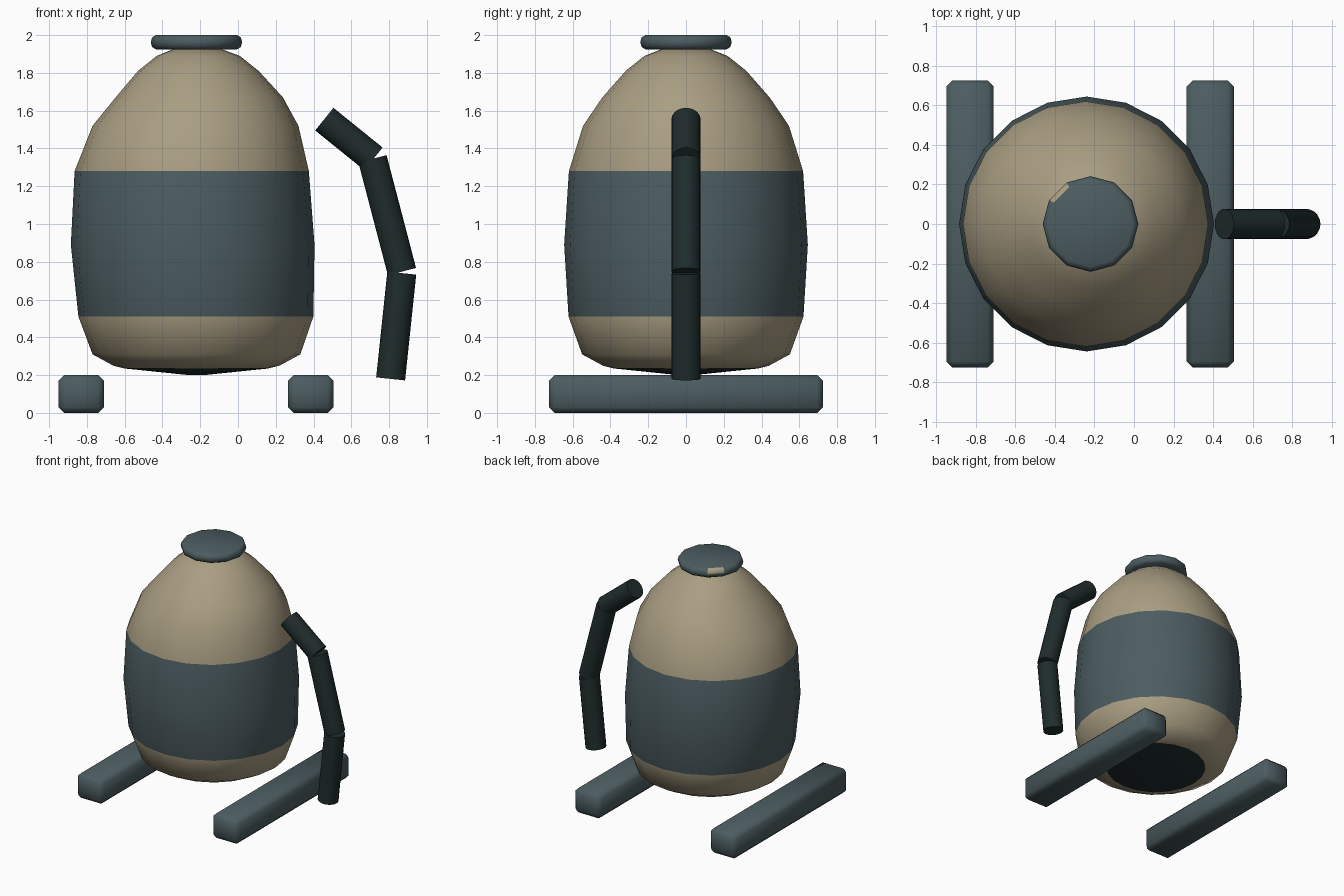
import bpy, bmesh, math
from mathutils import Vector

if "Cube" in bpy.data.objects:
    bpy.data.objects.remove(bpy.data.objects["Cube"])


def make_material(name, rgb):
    mat = bpy.data.materials.new(name)
    mat.use_nodes = True
    color = (*rgb, 1)
    mat.diffuse_color = color
    mat.node_tree.nodes["Principled BSDF"].inputs["Base Color"].default_value = color
    return mat


beige = make_material("warm beige", (0.40, 0.34, 0.225))
slate = make_material("slate blue", (0.072, 0.108, 0.12))
dark = make_material("near black green", (0.014, 0.025, 0.025))


def finish(bm, name, mats, angle):
    bmesh.ops.recalc_face_normals(bm, faces=bm.faces)
    mesh = bpy.data.meshes.new(name)
    bm.to_mesh(mesh)
    bm.free()
    obj = bpy.data.objects.new(name, mesh)
    bpy.context.collection.objects.link(obj)
    for mat in mats:
        mesh.materials.append(mat)
    bpy.ops.object.select_all(action="DESELECT")
    obj.select_set(True)
    bpy.context.view_layer.objects.active = obj
    bpy.ops.object.shade_smooth_by_angle(angle=math.radians(angle))
    return obj


def lathe(profile, sides):
    """Closed turned form; each profile point is centre x, radius, height."""
    bm = bmesh.new()
    rings = []
    for cx, r, z in profile:
        turns = [math.tau * i / sides for i in range(sides)]
        rings.append([bm.verts.new((cx + r * math.cos(a), r * math.sin(a), z)) for a in turns])
    for low, high in zip(rings, rings[1:]):
        for i in range(sides):
            j = (i + 1) % sides
            bm.faces.new((low[i], low[j], high[j], high[i]))
    bm.faces.new(rings[0][::-1])
    bm.faces.new(rings[-1])
    return bm


# Rounded body with a wide slate band and a dark base
body_profile = [
    (-0.22, 0.04, 0.20), (-0.22, 0.38, 0.235), (-0.22, 0.44, 0.25),
    (-0.22, 0.55, 0.31), (-0.223, 0.622, 0.51), (-0.24, 0.645, 0.89),
    (-0.245, 0.62, 1.28), (-0.225, 0.545, 1.52), (-0.205, 0.443, 1.67),
    (-0.21, 0.32, 1.81), (-0.21, 0.22, 1.89), (-0.215, 0.13, 1.925),
]
bm = lathe(body_profile, 20)
for face in bm.faces:
    z = face.calc_center_median().z
    face.material_index = 1 if 0.51 < z < 1.28 else 2 if z < 0.235 else 0
finish(bm, "body", [beige, slate, dark], 60)

# Flat lid with a rounded rim and one beige notch mark at the back
lid_x = -0.22
bm = lathe([(lid_x, 0.215, 1.925), (lid_x, 0.235, 1.937), (lid_x, 0.242, 1.963),
            (lid_x, 0.235, 1.988), (lid_x, 0.215, 2.0)], 12)
for face in bm.faces:
    c = face.calc_center_median()
    turn = math.degrees(math.atan2(c.y, c.x - lid_x))
    if 120 < turn < 150 and 1.965 < c.z < 1.999:
        face.material_index = 1
finish(bm, "lid", [slate, beige], 50)

# Two chamfered floor rails
for side, x in (("right", -0.83), ("left", 0.385)):
    bm = bmesh.new()
    bmesh.ops.create_cube(bm, size=1)
    for v in bm.verts:
        v.co = Vector((x + v.co.x * 0.24, v.co.y * 1.45, 0.1 + v.co.z * 0.2))
    bmesh.ops.bevel(bm, geom=bm.edges[:], offset=0.03, segments=1, affect="EDGES")
    finish(bm, side + "_rail", [slate], 60)

# Handle of three straight tubes
tubes = {
    "upper": ((0.457, 0, 1.555), (0.717, 0, 1.345)),
    "middle": ((0.712, 0, 1.345), (0.868, 0, 0.748)),
    "lower": ((0.867, 0, 0.74), (0.808, 0, 0.18)),
}
for part, (start, end) in tubes.items():
    a, b = Vector(start), Vector(end)
    bm = bmesh.new()
    bmesh.ops.create_cone(bm, cap_ends=True, segments=20, radius1=0.077,
                          radius2=0.077, depth=(b - a).length)
    tilt = (b - a).to_track_quat("Z", "Y").to_matrix()
    bmesh.ops.rotate(bm, verts=bm.verts, matrix=tilt)
    bmesh.ops.translate(bm, verts=bm.verts, vec=(a + b) / 2)
    finish(bm, part + "_handle", [dark], 40)
